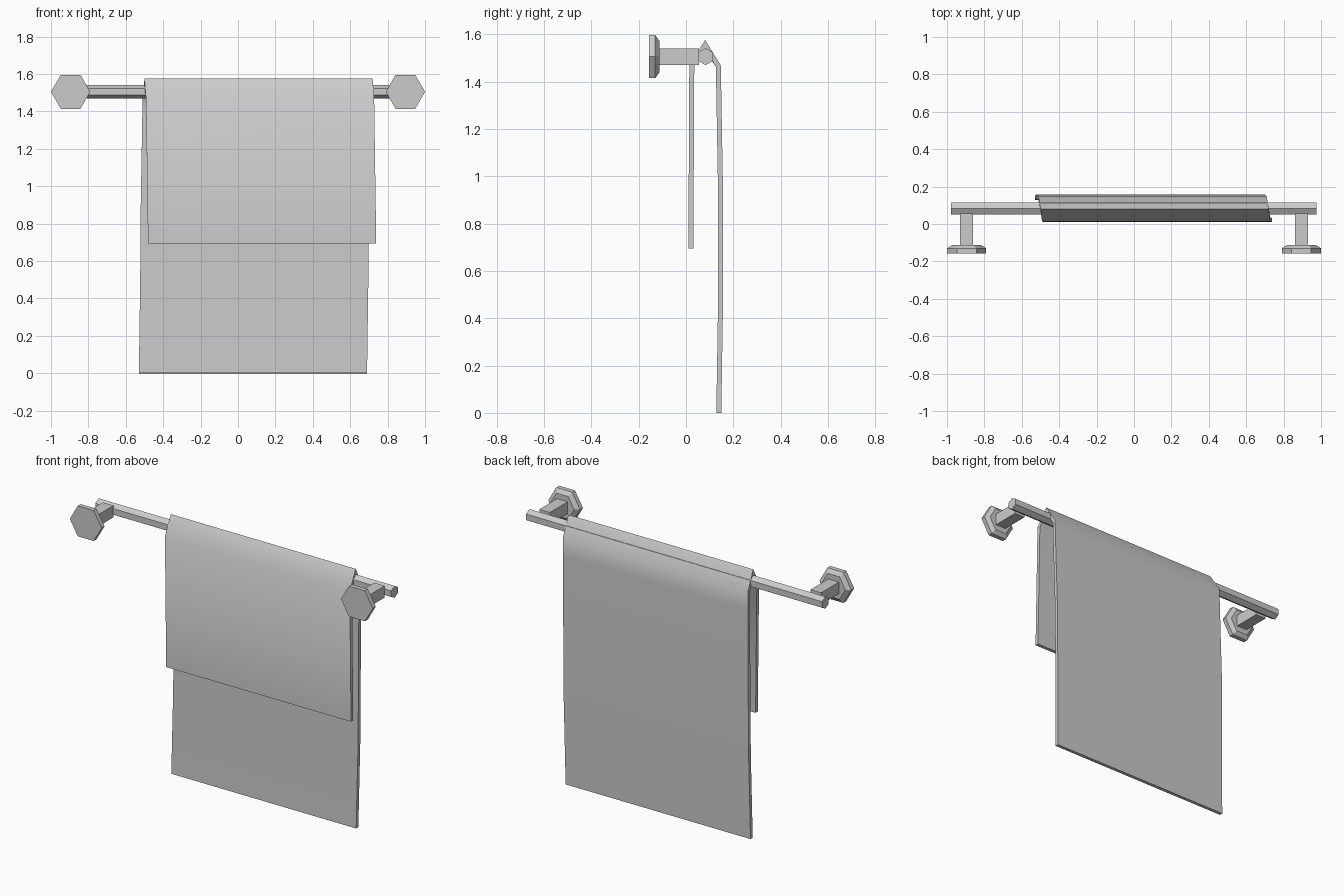
import bpy, bmesh, math
from mathutils import Matrix, Vector

cube = bpy.data.objects.get("Cube")
if cube:
    bpy.data.objects.remove(cube, do_unlink=True)

grey = bpy.data.materials.new("plain grey")
grey.use_nodes = True
grey.diffuse_color = (0.6, 0.6, 0.6, 1)
grey.node_tree.nodes["Principled BSDF"].inputs["Base Color"].default_value = (0.6, 0.6, 0.6, 1)

ROD_Z = 1.505


def add_object(name, bm):
    mesh = bpy.data.meshes.new(name)
    bm.normal_update()
    bm.to_mesh(mesh)
    bm.free()
    mesh.materials.append(grey)
    obj = bpy.data.objects.new(name, mesh)
    bpy.context.collection.objects.link(obj)
    return obj


def lathe_hex(name, axis, rings, turn=0):
    """Stack hexagonal rings (centre, radius) along the x or y axis."""
    bm = bmesh.new()
    loops = []
    for centre, radius in rings:
        loop = []
        for i in range(6):
            a = turn + i * math.pi / 3
            u, v = radius * math.cos(a), radius * math.sin(a)
            offset = Vector((0, u, v)) if axis == "x" else Vector((u, 0, v))
            loop.append(bm.verts.new(Vector(centre) + offset))
        loops.append(loop)
    for a, b in zip(loops, loops[1:]):
        for i in range(6):
            j = (i + 1) % 6
            bm.faces.new((a[i], a[j], b[j], b[i]))
    bm.faces.new(loops[0])
    bm.faces.new(loops[-1])
    bmesh.ops.recalc_face_normals(bm, faces=bm.faces)
    return add_object(name, bm)


# Wall plates and posts, one pair on each side
for side, sign in (("left", 1), ("right", -1)):
    x = sign * 0.895
    lathe_hex(side + "_wall_plate", "y", [
        ((x, -0.157, ROD_Z), 0.105),
        ((x, -0.13, ROD_Z), 0.105),
        ((x, -0.113, ROD_Z), 0.078)])
    bm = bmesh.new()
    bmesh.ops.create_cube(bm, size=1, matrix=Matrix.Translation((x, -0.035, ROD_Z))
                          @ Matrix.Diagonal((0.07, 0.18, 0.07, 1)))
    add_object(side + "_post", bm)

# Hexagonal rail with its ridge on top
lathe_hex("rail", "x", [((-0.978, 0.083, ROD_Z), 0.036),
                        ((0.975, 0.083, ROD_Z), 0.036)], math.pi / 6)

# Towel folded over the rail: outer path as (x centre, y, z)
path = [(0.129, 0.01, 0.695), (0.118, 0.014, 1.47), (0.11, 0.081, 1.575),
        (0.099, 0.147, 1.468), (0.098, 0.149, 1.36), (0.09, 0.157, 0.9),
        (0.087, 0.157, 0.5), (0.08, 0.149, 0)]
bm = bmesh.new()
rows = [[bm.verts.new((x + s * 0.61, y, z)) for s in (-1, 1)] for x, y, z in path]
for a, b in zip(rows, rows[1:]):
    bm.faces.new((a[0], a[1], b[1], b[0]))
towel = add_object("towel", bm)
thick = towel.modifiers.new("thickness", "SOLIDIFY")
thick.thickness = 0.021
thick.offset = -1
thick.use_even_offset = True

# Soft folds with crisp cloth edges
bpy.ops.object.select_all(action="DESELECT")
towel.select_set(True)
bpy.context.view_layer.objects.active = towel
bpy.ops.object.modifier_apply(modifier=thick.name)
bpy.ops.object.shade_smooth_by_angle(angle=math.radians(50))
